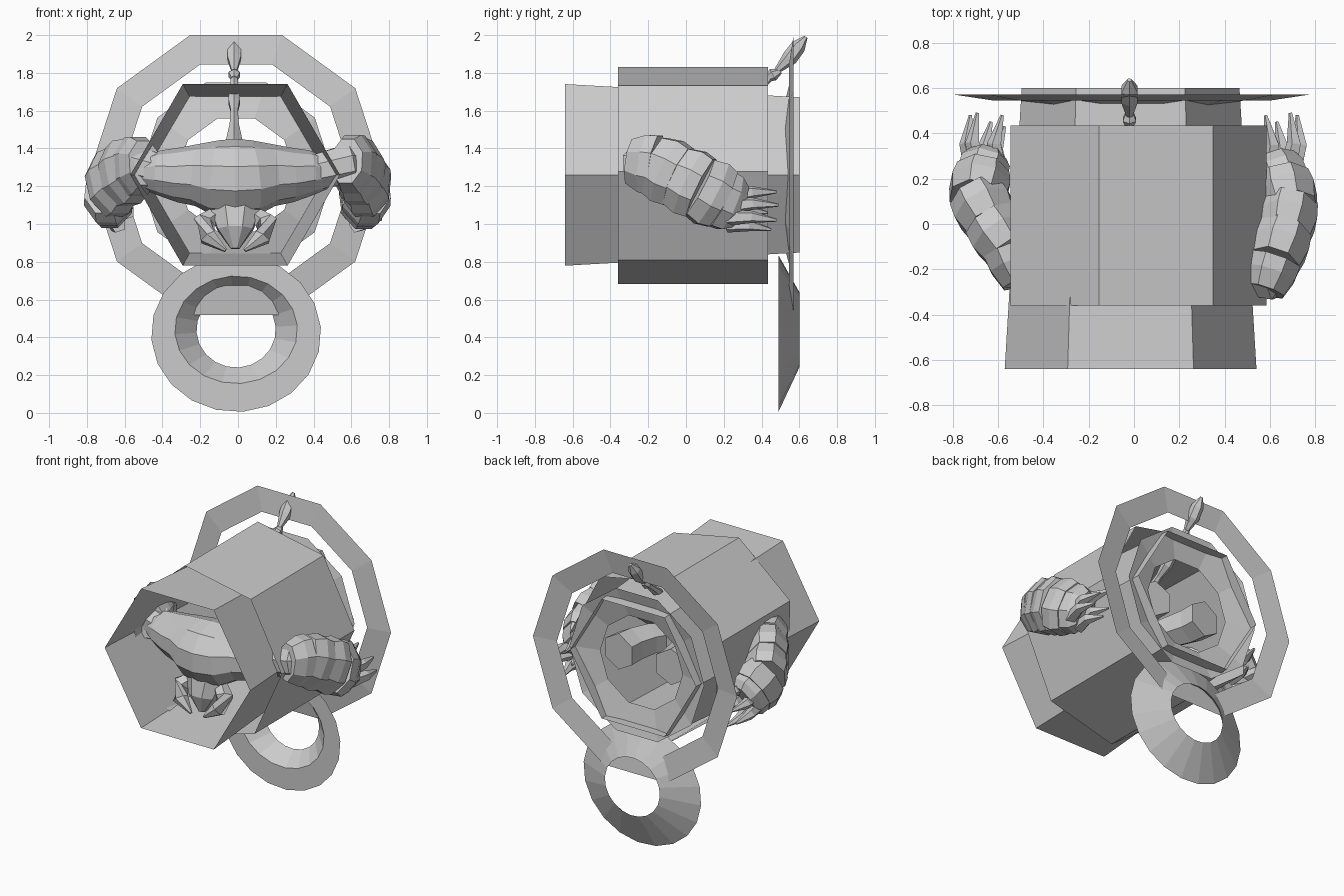
import bpy, bmesh
from math import sin, cos, pi, radians
from mathutils import Vector

if "Cube" in bpy.data.objects:
    bpy.data.objects.remove(bpy.data.objects["Cube"], do_unlink=True)

grey = bpy.data.materials.new("plain grey")
grey.use_nodes = True
grey.diffuse_color = (0.6, 0.6, 0.6, 1)
grey.node_tree.nodes["Principled BSDF"].inputs["Base Color"].default_value = (0.6, 0.6, 0.6, 1)


def bridge(name, rings, caps=False, closed=False):
    """Join rings of points into one flat-shaded surface."""
    bm = bmesh.new()
    loops = [[bm.verts.new(p) for p in ring] for ring in rings]
    pairs = list(zip(loops, loops[1:]))
    if closed:
        pairs.append((loops[-1], loops[0]))
    n = len(loops[0])
    for a, b in pairs:
        for i in range(n):
            j = (i + 1) % n
            bm.faces.new((a[i], a[j], b[j], b[i]))
    if caps:
        bm.faces.new(loops[0])
        bm.faces.new(loops[-1])
    bmesh.ops.recalc_face_normals(bm, faces=bm.faces)
    mesh = bpy.data.meshes.new(name)
    bm.to_mesh(mesh)
    bm.free()
    mesh.materials.append(grey)
    obj = bpy.data.objects.new(name, mesh)
    bpy.context.collection.objects.link(obj)
    return obj


def polygon(y, rx, rz, sides, phase=0, cx=0, cz=1.26):
    """Upright polygon facing along y."""
    return [Vector((cx + rx * cos(phase + 2 * pi * i / sides), y,
                    cz + rz * sin(phase + 2 * pi * i / sides))) for i in range(sides)]


def loft(name, path, radii, sides=6):
    """Capped limb along a path; each radius is a number or a (side, up) pair."""
    path = [Vector(p) for p in path]
    rings = []
    for i, (p, r) in enumerate(zip(path, radii)):
        a, b = r if isinstance(r, tuple) else (r, r)
        t = (path[min(i + 1, len(path) - 1)] - path[max(i - 1, 0)]).normalized()
        ref = Vector((0, 1, 0)) if abs(t.z) > 0.85 else Vector((0, 0, 1))
        side = t.cross(ref).normalized()
        up = side.cross(t)
        rings.append([p + side * a * cos(2 * pi * k / sides + pi / sides)
                      + up * b * sin(2 * pi * k / sides + pi / sides) for k in range(sides)])
    return bridge(name, rings, caps=True)


# Open barrel: tapered six-sided tube with a turned seven-sided sleeve
bridge("inner_tube", [polygon(-0.64, 0.555, 0.555, 6, 0, -0.015),
                      polygon(0.6, 0.48, 0.475, 6, 0, -0.015)])
bridge("outer_sleeve", [polygon(y, 0.59, 0.59, 7, radians(1.7), -0.005) for y in (-0.36, 0.435)])

# Ten-sided rings at the rear
bridge("rear_ring", [polygon(0.57, 0.78, 0.78, 10, 0, -0.01),
                     polygon(0.545, 0.615, 0.615, 10, 0, -0.01)])
bridge("rear_collar", [polygon(0.55, 0.515, 0.515, 10, 0, -0.01),
                       polygon(0.5, 0.315, 0.315, 10, 0, -0.01)])

# Hanging loop with a triangular section
bridge("hanging_loop", [polygon(0.49, 0.45, 0.415, 20, 0.08, -0.01, 0.42),
                        polygon(0.6, 0.21, 0.2, 20, 0.08, -0.01, 0.44),
                        polygon(0.49, 0.325, 0.285, 20, 0.08, -0.01, 0.44)], closed=True)

# Broad torso, lofted from shoulder to shoulder
half = [(0.5, 1.27, 0.08), (0.4, 1.27, 0.12), (0.3, 1.26, 0.145),
        (0.2, 1.26, 0.165), (0.1, 1.245, 0.2)]
sections = [(-x, z, r) for x, z, r in half] + [(0, 1.24, 0.21)] + half[::-1]
loft("torso", [(x - 0.015, -0.12 - 0.7 * r, z) for x, z, r in sections],
     [(r * 1.05, r) for x, z, r in sections], 10)
loft("abdomen", [(-0.01, -0.15, 1.25), (-0.01, 0, 1.25), (-0.01, 0.16, 1.25)],
     [0.17, 0.15, 0.11], 8)

# Head tucked under the chest
loft("head", [(-0.015, -0.26, 1.14), (-0.015, -0.32, 1.06),
              (-0.015, -0.36, 0.97), (-0.015, -0.37, 0.87)],
     [0.1, (0.14, 0.11), (0.1, 0.08), 0.025], 8)

# Each forearm has its own pose; the plates and fingers share sizes
arm_paths = {
    "left": [(0.58, -0.28, 1.33), (0.62, -0.16, 1.31), (0.66, -0.04, 1.25),
             (0.685, 0.08, 1.19), (0.66, 0.19, 1.13), (0.63, 0.28, 1.09)],
    "right": [(-0.5, -0.24, 1.32), (-0.55, -0.11, 1.3), (-0.63, 0.01, 1.25),
              (-0.69, 0.12, 1.19), (-0.67, 0.22, 1.13), (-0.65, 0.29, 1.09)],
}
arm_size = [0.75, 0.97, 1.0, 1.02, 0.98, 0.7]
finger_tips = [(0.58, 0.48, 1.17), (0.69, 0.49, 1.1), (0.72, 0.48, 1.02),
               (0.63, 0.45, 0.97), (0.57, 0.43, 1.06)]

for s, side in ((1, "left"), (-1, "right")):
    # Curved jaw and rear leg stump
    loft(side + "_jaw", [(s * x - 0.015, y, z) for x, y, z in
                         [(0.08, -0.3, 1.06), (0.165, -0.36, 1.01),
                          (0.145, -0.4, 0.93), (0.05, -0.42, 0.86)]],
         [0.045, 0.06, 0.05, 0.01], 6)
    loft(side + "_leg_stump", [(s * 0.08, 0.05, 1.25), (s * 0.15, 0.2, 1.26),
                               (s * 0.19, 0.33, 1.26), (s * 0.2, 0.45, 1.26)],
         [0.09, 0.11, 0.12, 0.125], 6)

    # Upper arm and overlapping plates around the forearm
    path = [Vector(p) for p in arm_paths[side]]
    loft(side + "_upper_arm", [(s * 0.4, -0.2, 1.27), path[0].lerp(path[1], 0.4), path[1]],
         [0.1, 0.11, 0.1], 8)
    for i in range(5):
        a, b = path[i], path[i + 1]
        r, q = arm_size[i], arm_size[i + 1]
        ends = [a - (b - a) * 0.12, a.lerp(b, 0.5), b]
        loft(f"{side}_arm_plate_{i + 1}", ends,
             [(0.135 * k, 0.185 * k) for k in (r * 0.92, (r + q) / 2 * 1.04, q * 0.96)], 8)

    # Clawed fingers
    palm = path[-1] - Vector((0, 0.06, 0.01))
    for i, (x, y, z) in enumerate(finger_tips):
        tip = Vector((s * x, y, z))
        base = palm.lerp(Vector((tip.x, palm.y, tip.z)), 0.75)
        knuckle = base.lerp(tip, 0.5) + Vector((s * 0.025, 0, 0.01))
        loft(f"{side}_finger_{i + 1}", [base, knuckle, tip], [0.045, 0.034, 0.008], 5)

# Jointed tail rising to a pointed tip
tail = [(-0.02, y, z) for y, z in [(-0.1, 1.38), (0.03, 1.47), (0.1, 1.52), (0.22, 1.6),
                                  (0.3, 1.65), (0.38, 1.72), (0.44, 1.77)]]
loft("tail", tail, [0.06, 0.04, 0.028, 0.022, 0.036, 0.026, 0.02], 6)
loft("tail_joint", [(-0.02, 0.43, 1.77), (-0.02, 0.46, 1.79), (-0.02, 0.5, 1.81)],
     [0.018, 0.034, 0.015], 6)
loft("tail_tip", [(-0.02, 0.48, 1.81), (-0.02, 0.55, 1.88), (-0.02, 0.595, 1.94),
                  (-0.02, 0.635, 1.99)], [0.016, 0.042, 0.04, 0.01], 6)
